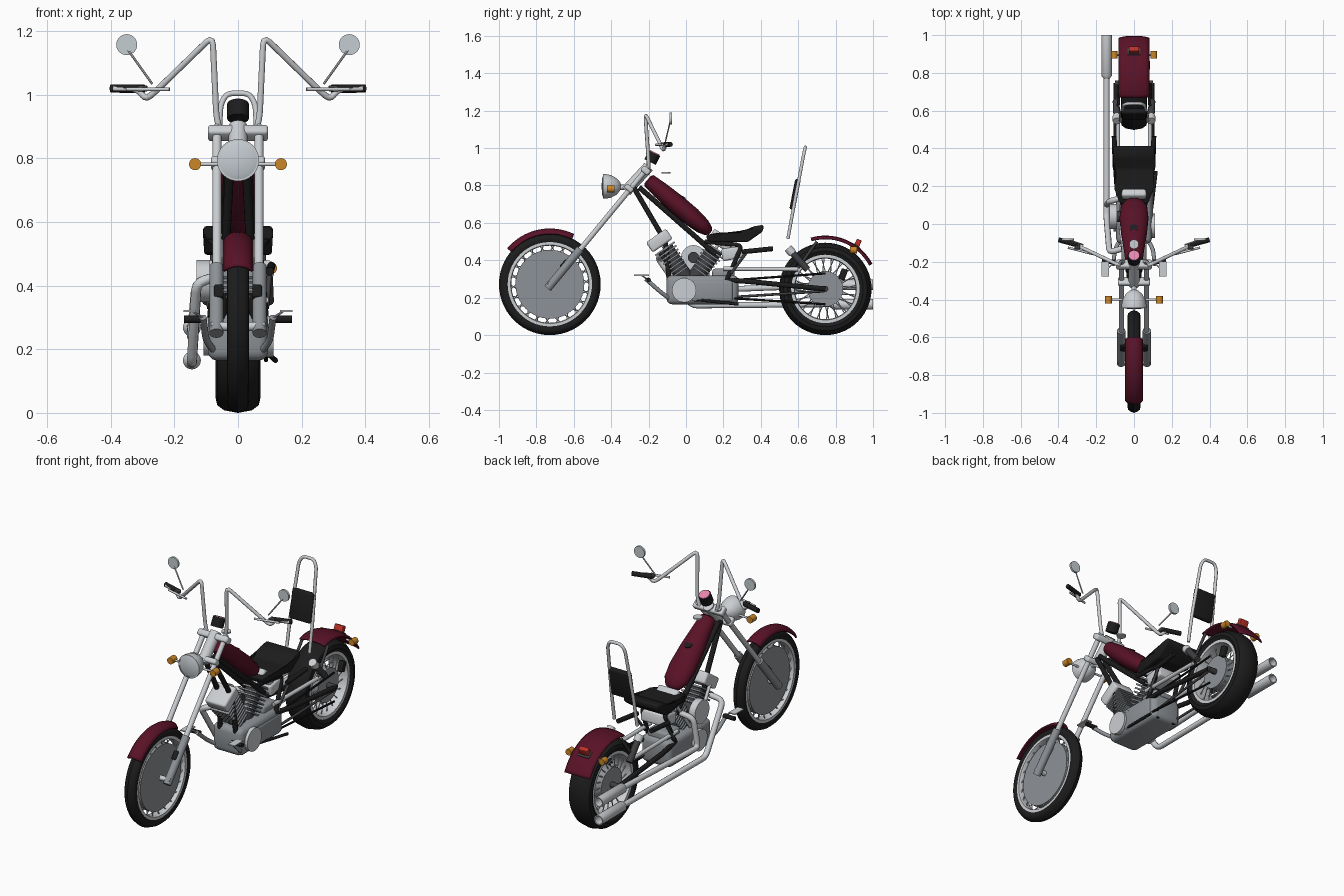
import bpy, bmesh, math
from mathutils import Vector, Matrix

if "Cube" in bpy.data.objects:
    bpy.data.objects.remove(bpy.data.objects["Cube"])


def material(name, r, g, b):
    m = bpy.data.materials.new(name)
    m.use_nodes = True
    m.diffuse_color = (r, g, b, 1)
    m.node_tree.nodes["Principled BSDF"].inputs["Base Color"].default_value = (r, g, b, 1)
    return m


CRIMSON = material("crimson paint", .1, .006, .02)
BLACK = material("black rubber", .012, .012, .012)
CHROME = material("chrome", .6, .62, .64)
STEEL = material("grey steel", .27, .29, .31)
DARK = material("dark metal", .05, .05, .055)
ORANGE = material("orange lens", .6, .24, .02)
RED = material("red lens", .5, .03, .02)
PINK = material("pink dial", .85, .25, .45)
GLASS = material("pale glass", .56, .61, .64)


def finish(bm, name, mat, smooth=True):
    bmesh.ops.recalc_face_normals(bm, faces=bm.faces)
    me = bpy.data.meshes.new(name)
    bm.to_mesh(me)
    bm.free()
    ob = bpy.data.objects.new(name, me)
    bpy.context.collection.objects.link(ob)
    me.materials.append(mat)
    bpy.ops.object.select_all(action='DESELECT')
    ob.select_set(True)
    bpy.context.view_layer.objects.active = ob
    if smooth:
        bpy.ops.object.shade_smooth_by_angle(angle=math.radians(40))
    return ob


def box(name, loc, size, mat, tilt=0, bevel=0):
    """Box whose tilt turns it about the x axis, in degrees."""
    bm = bmesh.new()
    bmesh.ops.create_cube(bm, size=1)
    bmesh.ops.scale(bm, vec=size, verts=bm.verts)
    if bevel:
        bmesh.ops.bevel(bm, geom=bm.edges[:], offset=bevel, segments=3, affect='EDGES', profile=.5)
    bmesh.ops.transform(bm, matrix=Matrix.Translation(loc) @ Matrix.Rotation(math.radians(tilt), 4, 'X'), verts=bm.verts)
    return finish(bm, name, mat)


def rod(name, a, b, r, mat, r2=None, n=20):
    a, b = Vector(a), Vector(b)
    bm = bmesh.new()
    bmesh.ops.create_cone(bm, cap_ends=True, segments=n, radius1=r, radius2=r if r2 is None else r2, depth=(b - a).length)
    turn = (b - a).to_track_quat('Z', 'Y').to_matrix().to_4x4()
    bmesh.ops.transform(bm, matrix=Matrix.Translation((a + b) / 2) @ turn, verts=bm.verts)
    return finish(bm, name, mat)


def tube(name, pts, r, mat, cyclic=False):
    """Bent pipe through a few points, with rounded corners."""
    cu = bpy.data.curves.new(name, 'CURVE')
    cu.dimensions, cu.bevel_depth, cu.bevel_resolution, cu.use_fill_caps = '3D', r, 3, True
    path = [Vector(pts[0])]
    for p, q, s in zip(pts, pts[1:], pts[2:]):
        p, q, s = Vector(p), Vector(q), Vector(s)
        d = min(.03, (p - q).length * .45, (s - q).length * .45)
        u, v = q + (p - q).normalized() * d, q + (s - q).normalized() * d
        path += [u.lerp(q, t).lerp(q.lerp(v, t), t) for t in (0, .33, .67, 1)]
    path.append(Vector(pts[-1]))
    sp = cu.splines.new('POLY')
    sp.points.add(len(path) - 1)
    for sp_pt, p in zip(sp.points, path):
        sp_pt.co = (*p, 1)
    sp.use_smooth = True
    ob = bpy.data.objects.new(name, cu)
    bpy.context.collection.objects.link(ob)
    cu.materials.append(mat)
    bpy.ops.object.select_all(action='DESELECT')
    ob.select_set(True)
    bpy.context.view_layer.objects.active = ob
    bpy.ops.object.convert(target='MESH')


def lathe(name, profile, centre, mat, axis='X', closed=False, n=56):
    """Turn (offset, radius) pairs round an axis through the centre."""
    bm = bmesh.new()
    vs = [bm.verts.new((o, 0, r)) for o, r in profile]
    es = [bm.edges.new(e) for e in zip(vs, vs[1:] + (vs[:1] if closed else []))]
    bmesh.ops.spin(bm, geom=vs + es, cent=(0, 0, 0), axis=(1, 0, 0), angle=math.tau, steps=n)
    bmesh.ops.remove_doubles(bm, verts=bm.verts, dist=.0004)
    if axis == 'Y':
        bmesh.ops.rotate(bm, cent=(0, 0, 0), matrix=Matrix.Rotation(math.pi / 2, 3, 'Z'), verts=bm.verts)
    bmesh.ops.translate(bm, vec=centre, verts=bm.verts)
    return finish(bm, name, mat)


def wheel(side, y, z, R, rim, hub, w, disc_w, spokes):
    c = (0, y, z)
    half = [(w * .8, rim), (w, rim + (R - rim) * .35), (w * .93, R - (R - rim) * .35), (w * .62, R - .008), (0, R)]
    lathe(side + "_tyre", half + [(-o, r) for o, r in half[-2::-1]], c, BLACK, closed=True)
    k = w * .84
    lathe(side + "_rim", [(k, rim + .006), (k, rim - .012), (k * .6, rim - .016), (-k * .6, rim - .016), (-k, rim - .012), (-k, rim + .006)], c, CHROME, closed=True)
    lathe(side + "_disc", [(disc_w, 0), (disc_w, hub), (-disc_w, hub), (-disc_w, 0)], c, STEEL)
    for i in range(spokes):
        a, s = math.tau * i / spokes, (-1) ** i
        b = a + s * .12
        rod(f"{side}_spoke", (s * disc_w * .8, y + hub * .96 * math.cos(a), z + hub * .96 * math.sin(a)),
            (s * w * .4, y + (rim - .012) * math.cos(b), z + (rim - .012) * math.sin(b)), .003, CHROME, n=6)


def fender(name, y, z, r, a0, a1, w, drop):
    """Arched strip swept round a wheel centre."""
    bm = bmesh.new()
    rows = []
    for i in range(21):
        a = math.radians(a0 + (a1 - a0) * i / 20)
        rows.append([])
        for j in range(9):
            t = j / 4 - 1
            q = r - drop * abs(t) ** 2.5
            rows[-1].append(bm.verts.new((w * t, y + q * math.cos(a), z + q * math.sin(a))))
    for p, q in zip(rows, rows[1:]):
        for j in range(8):
            bm.faces.new((p[j], p[j + 1], q[j + 1], q[j]))
    ob = finish(bm, name, CRIMSON)
    mod = ob.modifiers.new("thickness", 'SOLIDIFY')
    mod.thickness, mod.offset = .008, 0


# Wheels and fenders
FY, FZ, RY, RZ = -.728, .272, .745, .247
wheel("front", FY, FZ, .272, .222, .184, .034, .02, 44)
wheel("rear", RY, RZ, .247, .178, .095, .07, .05, 40)
fender("front_fender", FY, FZ, .294, 64, 140, .045, .025)
fender("rear_fender", RY, RZ, .281, 28, 106, .08, .012)
rod("front_axle", (-.085, FY, FZ), (.085, FY, FZ), .014, CHROME)
rod("rear_axle", (-.1, RY, RZ), (.1, RY, RZ), .016, DARK)

# Fork, steering head and clamps
rod("steering_neck", (0, -.32, .77), (0, -.2, .9), .03, CHROME)
box("upper_clamp", (0, -.215, .88), (.19, .05, .035), CHROME, -40, .01)
box("lower_clamp", (0, -.305, .785), (.17, .05, .03), CHROME, -40, .01)

# Headlight
lathe("headlight_shell", [(.075, 0), (.068, .022), (.05, .043), (.02, .06), (-.01, .066), (-.025, .066), (-.025, .06)], (0, -.42, .795), CHROME, 'Y')
lathe("headlight_glass", [(-.022, .061), (-.028, .045), (-.032, 0)], (0, -.42, .795), GLASS, 'Y')
rod("headlight_bracket", (0, -.37, .79), (0, -.3, .79), .014, CHROME)

# Parts found on both sides
for side, s in (("left", 1), ("right", -1)):
    def P(x, y, z):
        return (s * x, y, z)
    # Fork legs and brake
    rod(side + "_fork_tube", P(.066, -.58, .44), P(.066, -.2, .9), .014, CHROME)
    rod(side + "_fork_slider", P(.068, -.74, .25), P(.068, -.565, .46), .022, STEEL)
    box(side + "_brake_caliper", P(.06, -.645, .375), (.03, .04, .05), BLACK, -40, .006)
    # Handlebar with grip, lever and mirror
    tube(side + "_handlebar", [P(.055, -.2, .88), P(.068, -.2, .93), P(.08, -.218, 1.185), P(.255, -.135, 1.015),
                               P(.29, -.12, .985), P(.315, -.11, 1.018), P(.39, -.09, 1.02)], .01, CHROME)
    rod(side + "_grip", P(.295, -.113, 1.019), P(.4, -.083, 1.02), .013, BLACK)
    box(side + "_lever_mount", P(.3, -.12, 1.02), (.03, .03, .02), DARK, 0, .004)
    rod(side + "_lever", P(.215, -.16, 1.018), P(.35, -.125, 1.018), .006, CHROME)
    rod(side + "_mirror_stalk", P(.27, -.11, 1.035), P(.345, -.085, 1.14), .004, CHROME, n=8)
    rod(side + "_mirror", P(.35, -.088, 1.158), P(.35, -.076, 1.158), .033, GLASS, n=28)
    # Turn signals
    rod(side + "_front_signal_stalk", P(.06, -.4, .782), P(.12, -.4, .782), .006, CHROME)
    rod(side + "_front_signal", P(.135, -.422, .782), P(.135, -.382, .782), .019, ORANGE)
    rod(side + "_rear_signal_stalk", P(.06, .895, .455), P(.1, .895, .455), .006, CHROME)
    rod(side + "_rear_signal", P(.105, .877, .455), P(.105, .915, .455), .018, ORANGE)
    # Frame rails, swingarm and shock
    tube(side + "_down_tube", [P(.025, -.28, .79), P(.04, -.11, .5), P(.055, -.08, .19), P(.055, .27, .18)], .014, BLACK)
    rod(side + "_upper_rail", P(.03, -.25, .79), P(.05, .16, .43), .014, BLACK)
    tube(side + "_seat_rail", [P(.06, .1, .5), P(.07, .3, .48), P(.085, .22, .3)], .012, BLACK)
    tube(side + "_swingarm", [P(.075, .17, .3), P(.095, .35, .285), P(.095, RY, RZ)], .014, BLACK)
    rod(side + "_lower_stay", P(.07, .2, .2), P(.095, .74, .235), .007, DARK)
    rod(side + "_upper_stay", P(.085, .2, .355), P(.085, .6, .352), .011, CHROME)
    rod(side + "_shock", P(.09, .55, .46), P(.095, .65, .35), .018, DARK)
    rod(side + "_shock_cap", P(.09, .545, .465), P(.09, .57, .437), .023, CHROME)
    rod(side + "_fender_strut", P(.085, .6, .36), P(.08, .7, .5), .008, DARK)
    rod(side + "_rear_peg_arm", P(.09, .24, .33), P(.1, .33, .45), .008, DARK)
    rod(side + "_rear_peg", P(.1, .3, .445), P(.105, .465, .462), .013, BLACK)
    # Forward foot controls
    tube(side + "_control_arm", [P(.07, -.08, .19), P(.1, -.13, .225), P(.11, -.215, .3)], .011, STEEL)
    rod(side + "_foot_peg", P(.1, -.2, .295), P(.17, -.2, .295), .012, BLACK)
    box(side + "_foot_pedal", P(.152, -.238, .32), (.04, .08, .006), CHROME)
    rod(side + "_pedal_rod", P(.112, -.21, .3), P(.14, -.235, .318), .004, CHROME, n=8)

# Gauge, filler cap and tail light
rod("gauge_body", (0, -.192, .925), (0, -.168, .972), .034, BLACK, n=28)
rod("gauge_dial", (0, -.168, .972), (0, -.166, .976), .028, PINK, n=28)
rod("steering_damper_cap", (0, -.107, .863), (0, -.107, .871), .025, CHROME, n=28)
box("tail_light", (0, .918, .49), (.055, .028, .045), RED, -25, .004)
box("tail_light_base", (0, .91, .47), (.07, .045, .02), DARK, -35, .004)
box("rear_brake_caliper", (.07, .84, .325), (.03, .035, .06), BLACK, -20, .006)

# Tank: round sections swelling along the sloping backbone
bm = bmesh.new()
axis = Vector((0, .33, -.28)).normalized()
normal = Vector((0, -axis.z, axis.y))
rings = []
for t, w, h in ((0, .03, .025), (.02, .045, .038), (.2, .054, .046), (.45, .068, .052), (.7, .077, .052), (.88, .07, .043), (.97, .045, .028), (1, .02, .012)):
    c = Vector((0, -.205, .832)) + axis * (t * .44)
    rings.append([bm.verts.new(c + Vector((w * math.cos(a), 0, 0)) + normal * (h * math.sin(a)))
                  for a in (math.tau * k / 28 for k in range(28))])
for p, q in zip(rings, rings[1:]):
    for k in range(28):
        bm.faces.new((p[k], p[k - 1], q[k - 1], q[k]))
bm.faces.new(rings[0])
bm.faces.new(rings[-1])
finish(bm, "fuel_tank", CRIMSON)
rod("filler_cap", (0, -.035, .72), (0, -.021, .745), .022, BLACK)

# Seat: side profile drawn across, narrower at the nose
bm = bmesh.new()
outline = ((.105, .535), (.18, .548), (.29, .545), (.355, .58), (.415, .59), (.412, .555), (.33, .497), (.12, .497))
ends = [[bm.verts.new((s * (.075 if y < .15 else .11), y, z)) for y, z in outline] for s in (1, -1)]
bm.faces.new(ends[0])
bm.faces.new(ends[1][::-1])
for k in range(len(outline)):
    bm.faces.new((ends[0][k], ends[0][k - 1], ends[1][k - 1], ends[1][k]))
bmesh.ops.bevel(bm, geom=bm.edges[:], offset=.012, segments=3, affect='EDGES', profile=.5)
finish(bm, "seat", BLACK)

# Backrest hoop and pad
hoop = [(.072, .545, .515), (.07, .575, .68), (.055, .63, .97), (.035, .638, 1.005)]
tube("backrest_hoop", hoop + [(-x, y, z) for x, y, z in hoop[::-1]], .009, CHROME)
box("backrest_pad", (0, .583, .752), (.135, .03, .165), BLACK, -11, .01)

# Engine: crankcase, covers and finned cylinders
box("crankcase", (0, .088, .242), (.19, .385, .155), STEEL, 0, .03)
rod("left_engine_cover", (.08, -.01, .24), (.112, -.01, .24), .065, CHROME, n=36)
rod("right_engine_cover", (-.08, .02, .24), (-.108, .02, .24), .06, CHROME, n=36)
box("primary_cover", (.085, .14, .235), (.03, .22, .11), STEEL, 0, .012)
box("gearbox", (0, .2, .32), (.13, .12, .07), STEEL, 0, .015)
for name, lean, base in (("front", -1, 0), ("rear", 1, .045)):
    d = Vector((0, lean * .57, .82)).normalized()
    foot = Vector((0, base, .3))
    tilt = -lean * math.degrees(math.atan2(.57, .82))
    rod(name + "_cylinder", foot, foot + d * .2, .045, DARK)
    for i in range(8):
        size = .085 + .006 * i
        box(f"{name}_cylinder_fin", foot + d * (.05 + .021 * i), (.115, size, .009), STEEL, tilt)
    box(name + "_rocker_cover", foot + d * .25, (.13, .13, .065), CHROME, tilt, .012)
    rod(name + "_pushrod", foot + d * .03 + Vector((-.07, 0, 0)), foot + d * .23 + Vector((-.06, 0, 0)), .009, CHROME)
box("oil_tank", (0, .248, .437), (.15, .115, .065), CHROME, 10, .012)
rod("air_cleaner", (-.09, .04, .415), (-.13, .04, .415), .066, CHROME, n=36)
rod("air_intake", (0, .04, .415), (-.09, .04, .415), .03, DARK)

# Exhaust pipes and silencers on the right
for name, start, knee, z0, z1 in (("lower", (-.06, -.13, .43), .03, .158, .165), ("upper", (-.06, .14, .43), .1, .24, .268)):
    tube(name + "_exhaust_pipe", [start, (-.13, start[1] - .02, .41), (-.145, knee, z0), (-.145, .8, z1)], .016, CHROME)
    lathe(name + "_silencer", [(0, .016), (.015, .028), (.23, .028), (.23, .022), (.18, .022), (.18, 0)], (-.145, .77, z1), CHROME, 'Y')

# Drive belt and side stand
for z0, z1 in ((.29, .33), (.2, .165)):
    rod("drive_belt_run", (.088, .2, z0), (.088, RY, z1), .006, BLACK, n=8)
rod("side_stand", (.09, .05, .19), (.118, .28, .165), .008, BLACK)
